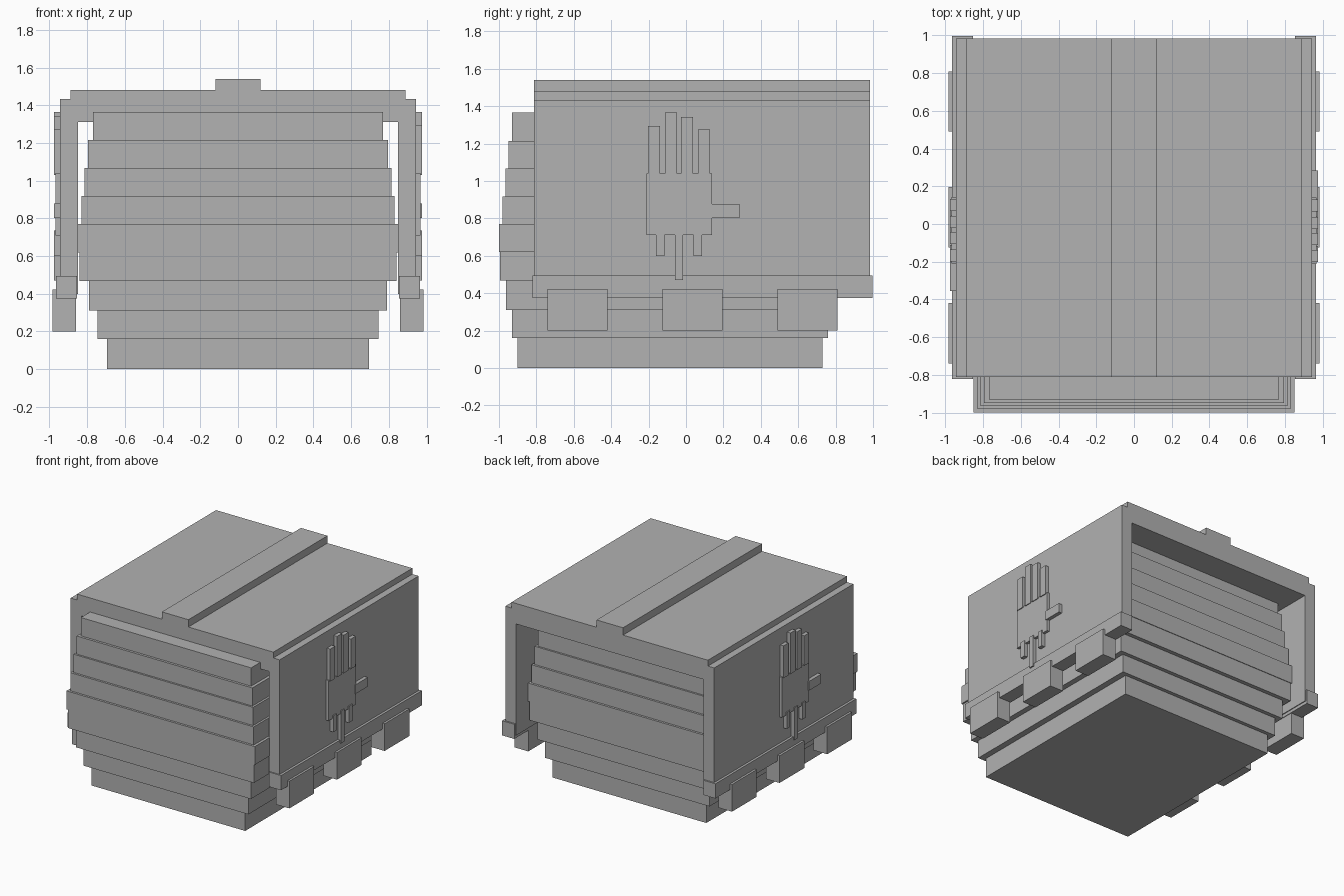
import bpy

default = bpy.data.objects.get("Cube")
if default:
    bpy.data.objects.remove(default, do_unlink=True)

grey = bpy.data.materials.new("plain grey")
grey.use_nodes = True
colour = (0.445, 0.445, 0.445, 1)
grey.diffuse_color = colour
grey.node_tree.nodes["Principled BSDF"].inputs["Base Color"].default_value = colour


def box(name, x, y, z):
    """Axis-aligned block given its (min, max) range on each axis."""
    spans = (x, y, z)
    bpy.ops.mesh.primitive_cube_add(size=1, location=[(a + b) / 2 for a, b in spans])
    obj = bpy.context.object
    obj.name = name
    obj.scale = [abs(b - a) for a, b in spans]
    bpy.ops.object.transform_apply(location=False, rotation=False, scale=True)
    obj.data.materials.append(grey)
    return obj


# Stacked body slabs: half width, half depth, top height
body_y = -0.085
slabs = [(0.695, 0.815, 0.16), (0.745, 0.845, 0.31), (0.79, 0.877, 0.467),
         (0.84, 0.91, 0.62), (0.852, 0.915, 0.77), (0.83, 0.897, 0.918),
         (0.813, 0.88, 1.067), (0.795, 0.865, 1.215), (0.77, 0.845, 1.365)]
bottom = 0
for i, (w, d, top) in enumerate(slabs):
    box(f"body_slab_{i + 1}", (-w, w), (body_y - d, body_y + d), (bottom, top))
    bottom = top

# Roof and its ridge
cover_y = (-0.812, 0.985)
box("roof", (-0.888, 0.888), cover_y, (1.312, 1.48))
box("roof_ridge", (-0.12, 0.12), cover_y, (1.47, 1.54))

# Hand emblem: y range and z range of each piece
palm = ((-0.212, 0.14), (0.71, 1.04))
fingers = [(-0.17, 1.295), (-0.08, 1.365), (0.005, 1.342), (0.097, 1.275)]
tails = [(-0.138, 0.60), (-0.038, 0.47), (0.063, 0.60)]
hand_y = -0.035

for side, s in (("left", 1), ("right", -1)):
    def side_box(name, x, y, z):
        box(f"{side}_{name}", sorted(s * v for v in x), y, z)

    # The emblem is turned half round on the opposite side
    def hand_box(name, y, z, x=(0.94, 0.975)):
        turned = sorted(hand_y + s * (v - hand_y) for v in y)
        side_box(name, x, turned, z)

    # Side wall, lower rail and hanging blocks
    side_box("wall", (0.848, 0.945), cover_y, (0.4, 1.432))
    side_box("rail", (0.855, 0.965), (-0.822, 0.998), (0.375, 0.495))
    for i, y in enumerate((-0.58, 0.035, 0.65)):
        side_box(f"block_{i + 1}", (0.86, 0.983), (y - 0.16, y + 0.16), (0.2, 0.422))

    hand_box("palm", *palm, x=(0.94, 0.968))
    for i, (y, top) in enumerate(fingers):
        hand_box(f"finger_{i + 1}", (y - 0.032, y + 0.032), (1.03, top))
    for i, (y, low) in enumerate(tails):
        hand_box(f"wrist_strip_{i + 1}", (y - 0.022, y + 0.022), (low, 0.735))
    hand_box("thumb", (0.127, 0.285), (0.803, 0.878))
